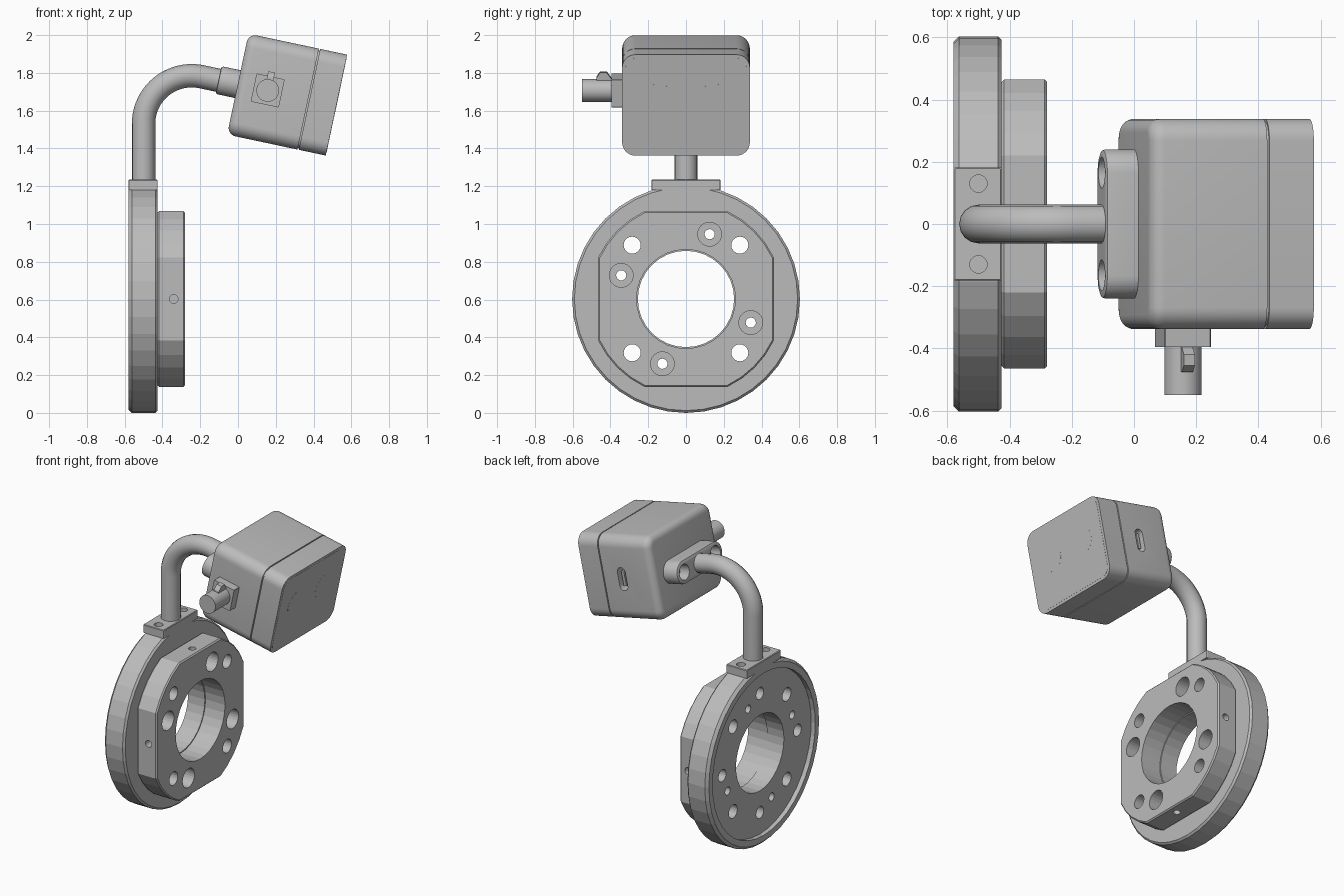
import bpy, bmesh
from math import radians, degrees, sin, cos, pi, atan2, hypot
from mathutils import Matrix, Vector

cube = bpy.data.objects.get("Cube")
if cube:
    bpy.data.objects.remove(cube, do_unlink=True)

grey = bpy.data.materials.new("plain_grey")
grey.use_nodes = True
colour = (0.5, 0.5, 0.5, 1)
grey.diffuse_color = colour
grey.node_tree.nodes["Principled BSDF"].inputs["Base Color"].default_value = colour


def arc(radius, start, end, steps, cy=0, cz=0):
    angles = [radians(start + (end - start) * i / steps) for i in range(steps + 1)]
    return [(cy + radius * cos(a), cz + radius * sin(a)) for a in angles]


def circle(radius, sides):
    return arc(radius, 0, 360, sides)[:-1]


def rounded_rect(hy, hz, r, steps=8):
    points = []
    for k, (sy, sz) in enumerate([(1, 1), (-1, 1), (-1, -1), (1, -1)]):
        points += arc(r, 90 * k, 90 * k + 90, steps, sy * (hy - r), sz * (hz - r))
    # drop coincident points where a side has no straight part
    return [p for i, p in enumerate(points)
            if hypot(p[0] - points[i - 1][0], p[1] - points[i - 1][1]) > 1e-5]


def prism(name, outline, x0, x1, matrix=Matrix(), bevel0=0, bevel1=0, steps=1, smooth=False):
    """Extrude a (y, z) outline along x, with optional bevels on each end."""
    bm = bmesh.new()
    base = bm.faces.new([bm.verts.new((x0, y, z)) for y, z in outline])
    top = bmesh.ops.extrude_face_region(bm, geom=[base], use_keep_orig=True)["geom"]
    for v in top:
        if isinstance(v, bmesh.types.BMVert):
            v.co.x = x1
    bmesh.ops.recalc_face_normals(bm, faces=bm.faces)
    for x, width in ((x0, bevel0), (x1, bevel1)):
        if width:
            rim = [e for e in bm.edges if all(abs(v.co.x - x) < 1e-6 for v in e.verts)]
            bmesh.ops.bevel(bm, geom=rim, offset=width, segments=steps, profile=0.5, affect='EDGES')
    mesh = bpy.data.meshes.new(name)
    bm.to_mesh(mesh)
    bm.free()
    mesh.materials.append(grey)
    obj = bpy.data.objects.new(name, mesh)
    bpy.context.collection.objects.link(obj)
    obj.matrix_world = matrix
    if smooth:
        smooth_shade(obj)
    return obj


def activate(obj):
    bpy.context.view_layer.update()
    bpy.ops.object.select_all(action='DESELECT')
    obj.select_set(True)
    bpy.context.view_layer.objects.active = obj


def smooth_shade(obj):
    activate(obj)
    bpy.ops.object.shade_smooth_by_angle(angle=radians(30))


def cut(target, outline, x0, x1, matrix=Matrix()):
    """Cut a prism-shaped hole out of the target."""
    cutter = prism("cutter", outline, x0, x1, matrix)
    cutter.hide_render = True
    activate(target)
    mod = target.modifiers.new("hole", 'BOOLEAN')
    mod.operation, mod.solver, mod.object = 'DIFFERENCE', 'EXACT', cutter
    bpy.ops.object.modifier_apply(modifier=mod.name)
    bpy.data.objects.remove(cutter, do_unlink=True)


def at(y, z, x=0):
    return Matrix.Translation((x, y, z))


# Ring and raised block, sharing one axis along x
axis = at(0, 0.603)
ring = prism("outer_ring", circle(0.603, 40), -0.58, -0.425, axis, 0.018, 0.012)
cut(ring, circle(0.545, 40), -0.7, -0.55, axis)
cut(ring, circle(0.255, 32), -0.7, -0.3, axis)

corner = degrees(atan2(0.22, 0.465))
block_outline = []
for k in range(4):
    block_outline += arc(hypot(0.22, 0.465), 90 * k + corner, 90 * k + 90 - corner, 4)
block = prism("raised_block", block_outline, -0.425, -0.28, axis, 0.008, 0.008)
cut(block, circle(0.262, 32), -0.6, -0.2, axis)

for k in range(4):
    turn = axis @ Matrix.Rotation(k * pi / 2, 4, 'X')
    # plain through holes on the diagonals, small counterbored holes beside them
    diagonal = turn @ at(0.285, 0.285)
    offset = turn @ at(0.125, 0.343)
    for part in (ring, block):
        cut(part, circle(0.045, 20), -0.7, -0.2, diagonal)
        cut(part, circle(0.027, 16), -0.7, -0.2, offset)
    cut(block, circle(0.063, 24), -0.37, -0.2, offset)
    # blind holes in the rear face and in the block's flat sides
    cut(ring, circle(0.04, 20), -0.7, -0.46, turn @ at(0, 0.4))
    side = turn @ at(0, 0, -0.34) @ Matrix.Rotation(-pi / 2, 4, 'Y')
    cut(block, circle(0.023, 16), 0.41, 0.6, side)

# Foot plate of the arm with two screw holes
foot = prism("arm_foot", rounded_rect(0.182, 0.0775, 0.006, 2), 1.18, 1.235,
             at(0, 0, -0.5025) @ Matrix.Rotation(-pi / 2, 4, 'Y'), 0, 0.004)
for s in (-1, 1):
    cut(foot, circle(0.028, 20), 1.2, 1.3,
        at(s * 0.13, 0, -0.5) @ Matrix.Rotation(-pi / 2, 4, 'Y'))

# Bent tube arm
tilt = radians(12)
path = [(-0.5, 1.2)] + arc(0.255, 180, 90 - 12, 20, -0.245, 1.53)
path.append((path[-1][0] + 0.14 * cos(tilt), path[-1][1] - 0.14 * sin(tilt)))
curve = bpy.data.curves.new("tube_arm", 'CURVE')
curve.dimensions = '3D'
curve.bevel_depth = 0.062
curve.bevel_resolution = 6
curve.use_fill_caps = True
spline = curve.splines.new('POLY')
spline.points.add(len(path) - 1)
for point, (x, z) in zip(spline.points, path):
    point.co = (x, 0, z, 1)
arm = bpy.data.objects.new("tube_arm", curve)
bpy.context.collection.objects.link(arm)
curve.materials.append(grey)
activate(arm)
bpy.ops.object.convert(target='MESH')
smooth_shade(bpy.context.object)

# Tilted head: body, seam and front lid
head = Matrix.Translation((0.26, 0, 1.685)) @ Matrix.Rotation(tilt, 4, 'Y')
shell = rounded_rect(0.338, 0.273, 0.07)
body = prism("head_body", shell, -0.267, 0.114, head, 0.045, 0, 6)
prism("head_seam", rounded_rect(0.33, 0.265, 0.062), 0.1, 0.13, head, smooth=True)
prism("head_lid", shell, 0.121, 0.267, head, smooth=True)
prism("front_window", rounded_rect(0.32, 0.255, 0.055), 0.26, 0.268, head, smooth=True)
for s, label in ((1, "left"), (-1, "right")):
    prism("lens_" + label, circle(0.08, 32), 0.262, 0.2685, head @ at(s * 0.145, 0.035), smooth=True)

# Socket on the rear side of the head, with a tongue inside
socket = head @ at(0, 0, -0.025) @ Matrix.Rotation(pi / 2, 4, 'Z')
cut(body, rounded_rect(0.03, 0.075, 0.03), 0.28, 0.4, socket)
smooth_shade(body)
prism("socket_tongue", rounded_rect(0.01, 0.05, 0.005, 2), 0.27, 0.325, socket)

# Plug on the front side of the head
plug = head @ at(0, 0, -0.105) @ Matrix.Rotation(-pi / 2, 4, 'Z')
prism("plug_base", rounded_rect(0.076, 0.076, 0.003, 1), 0.32, 0.395, plug)
prism("plug_barrel", circle(0.06, 32), 0.39, 0.55, plug, smooth=True)
prism("plug_latch", [(-0.39, 0.04), (-0.39, 0.06), (-0.42, 0.1), (-0.455, 0.1),
                     (-0.475, 0.07), (-0.475, 0.04)], -0.123, -0.087, head)

# Bracket joining the arm to the head
bracket = prism("head_bracket", rounded_rect(0.24, 0.075, 0.075), -0.372, -0.25, head, 0.012, 0, 2)
for s in (-1, 1):
    cut(bracket, circle(0.05, 24), -0.5, -0.3, head @ at(s * 0.165, 0))
smooth_shade(bracket)
